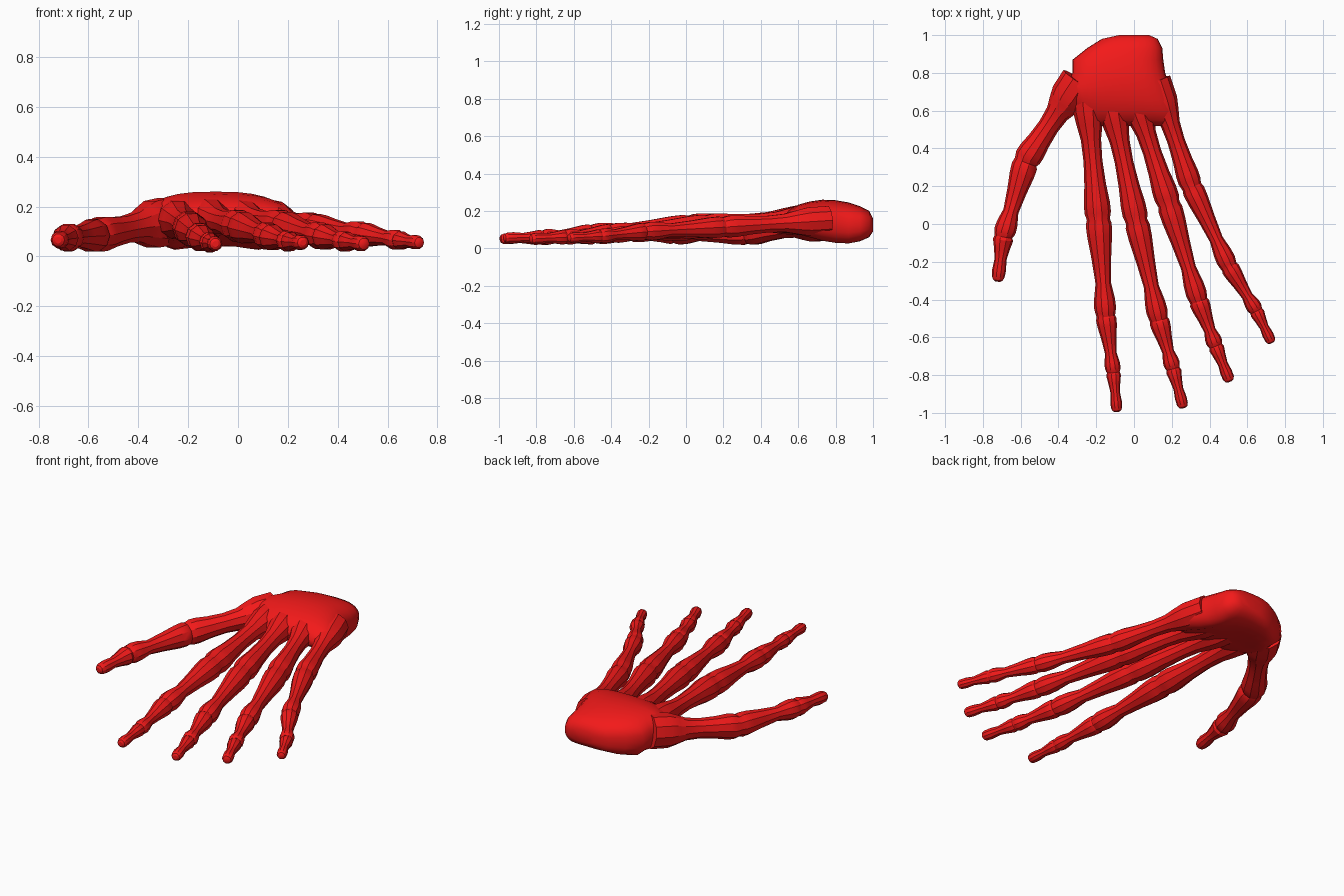
import bpy, bmesh
from math import cos, sin, pi, radians
from mathutils import Vector

if "Cube" in bpy.data.objects:
    bpy.data.objects.remove(bpy.data.objects["Cube"])

mat = bpy.data.materials.new("red")
mat.diffuse_color = (0.9, 0.01, 0.01, 1)
mat.use_nodes = True
mat.node_tree.nodes["Principled BSDF"].inputs["Base Color"].default_value = mat.diffuse_color


def loft(name, rings, angle):
    """Skin a list of closed rings and cap both ends."""
    bm = bmesh.new()
    vs = [[bm.verts.new(p) for p in ring] for ring in rings]
    n = len(vs[0])
    for a, b in zip(vs, vs[1:]):
        for i in range(n):
            j = (i + 1) % n
            bm.faces.new((a[i], a[j], b[j], b[i]))
    bm.faces.new(vs[0])
    bm.faces.new(vs[-1])
    bmesh.ops.recalc_face_normals(bm, faces=bm.faces)
    me = bpy.data.meshes.new(name)
    bm.to_mesh(me)
    bm.free()
    ob = bpy.data.objects.new(name, me)
    bpy.context.collection.objects.link(ob)
    me.materials.append(mat)
    bpy.ops.object.select_all(action='DESELECT')
    ob.select_set(True)
    bpy.context.view_layer.objects.active = ob
    bpy.ops.object.shade_smooth_by_angle(angle=radians(angle))
    return ob


# Bone profiles: (position along bone, radius factor)
METACARPAL = [(0, 1), (.2, 1.05), (.3, .92), (.42, .72), (.58, .68), (.76, .8), (.9, .98), (.97, 1)]
PHALANX = [(.03, .88), (.08, 1.0), (.2, .98), (.42, .82), (.68, .68), (.84, .95), (.93, 1.02), (.98, .95)]
TIP = [(.03, .85), (.1, 1.0), (.3, .85), (.52, .72), (.75, .95), (.9, .95), (.97, .75), (1, .4)]


def finger(name, joints, sides=10):
    """Chain of bones through joints (x, y, z, radius)."""
    path = []
    last = len(joints) - 2
    for k, (a, b) in enumerate(zip(joints, joints[1:])):
        prof = METACARPAL if k == 0 else TIP if k == last else PHALANX
        for t, f in prof:
            p = Vector(a[:3]).lerp(Vector(b[:3]), t)
            path.append((p, f * (a[3] + (b[3] - a[3]) * t)))
    rings = []
    for i, (p, r) in enumerate(path):
        d = (path[min(i + 1, len(path) - 1)][0] - path[max(i - 1, 0)][0]).normalized()
        side = d.cross(Vector((0, 0, 1))).normalized()
        up = side.cross(d)
        rings.append([p + side * r * cos(2 * pi * s / sides) + up * r * sin(2 * pi * s / sides)
                      for s in range(sides)])
    return loft(name, rings, 32)


finger("index_finger", [(-.255, .74, .155, .078), (-.19, .04, .11, .070), (-.15, -.48, .075, .056),
                        (-.11, -.78, .055, .040), (-.09, -.995, .05, .030)])
finger("middle_finger", [(-.14, .74, .16, .080), (.01, .03, .12, .066), (.13, -.50, .078, .055),
                         (.205, -.76, .06, .042), (.262, -.975, .055, .030)])
finger("ring_finger", [(-.02, .74, .16, .080), (.18, .12, .12, .066), (.34, -.40, .08, .054),
                       (.43, -.64, .06, .042), (.508, -.835, .05, .031)])
finger("little_finger", [(.115, .76, .15, .080), (.30, .21, .115, .060), (.50, -.22, .09, .050),
                         (.645, -.455, .065, .040), (.73, -.63, .055, .028)])
finger("thumb", [(-.29, .76, .14, .100), (-.57, .34, .085, .070), (-.69, -.06, .075, .056),
                 (-.722, -.305, .065, .033)])

# Palm and wrist: sections (y, left, right, top, bottom, palm hollow)
sections = [(1.0, -.08, .08, .16, .09, 0), (.98, -.17, .125, .20, .05, .01),
            (.93, -.25, .15, .225, .02, .02), (.87, -.325, .155, .245, 0, .045),
            (.80, -.325, .165, .257, 0, .06), (.73, -.37, .19, .26, .012, .06),
            (.66, -.35, .21, .25, .035, .05), (.60, -.305, .225, .233, .055, .04),
            (.55, -.275, .225, .205, .085, .02), (.52, -.25, .22, .165, .12, 0)]
N = 28
palm = []
for y, l, r, top, bot, hollow in sections:
    ring = []
    for s in range(N):
        c, n = cos(2 * pi * s / N), sin(2 * pi * s / N)
        u = abs(c) ** .75 * (1 if c > 0 else -1)
        v = abs(n) ** .75 * (1 if n > 0 else -1)
        z = (top + bot) / 2 + v * (top - bot) / 2
        if n < 0:
            z += hollow * max(0, 1 - (u / .75) ** 2)
        ring.append(((l + r) / 2 + u * (r - l) / 2, y, z))
    palm.append(ring)
loft("palm", palm, 60)
